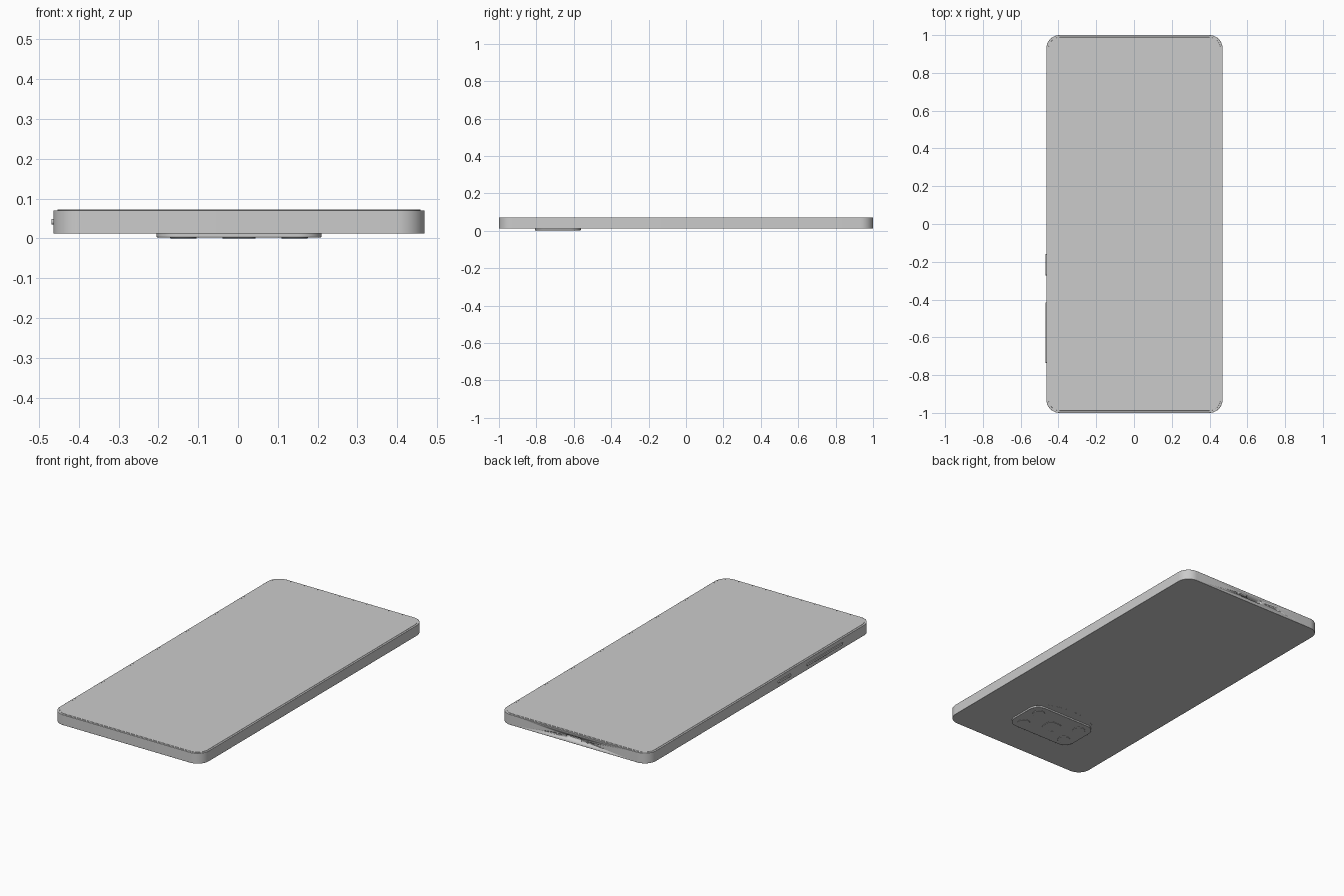
import bpy, bmesh, math
from mathutils import Matrix

if "Cube" in bpy.data.objects:
    bpy.data.objects.remove(bpy.data.objects["Cube"])

CX = 0.0025  # body centre, offset by the side buttons


def rounded_rect(cx, cy, hx, hy, r, n=10):
    pts = []
    for k, (sx, sy) in enumerate([(1, 1), (-1, 1), (-1, -1), (1, -1)]):
        for i in range(n + 1):
            a = math.pi / 2 * (k + i / n)
            pts.append((cx + sx * (hx - r) + r * math.cos(a),
                        cy + sy * (hy - r) + r * math.sin(a)))
    return pts


def prism(name, pts, z0, z1, bevel=0, matrix=None):
    bm = bmesh.new()
    face = bm.faces.new([bm.verts.new((x, y, z0)) for x, y in pts])
    ext = bmesh.ops.extrude_face_region(bm, geom=[face])
    for v in ext["geom"]:
        if isinstance(v, bmesh.types.BMVert):
            v.co.z = z1
    bmesh.ops.recalc_face_normals(bm, faces=bm.faces)
    if matrix:
        bm.transform(matrix)
    me = bpy.data.meshes.new(name)
    bm.to_mesh(me)
    bm.free()
    ob = bpy.data.objects.new(name, me)
    bpy.context.collection.objects.link(ob)
    if bevel:
        m = ob.modifiers.new("edge", "BEVEL")
        m.width, m.segments, m.limit_method = bevel, 2, "ANGLE"
        m.angle_limit = math.radians(50)
    bpy.ops.object.select_all(action="DESELECT")
    ob.select_set(True)
    bpy.context.view_layer.objects.active = ob
    bpy.ops.object.shade_smooth_by_angle(angle=math.radians(30))
    return ob


# Body and front glass
body = prism("body", rounded_rect(CX, 0, 0.4665, 1.0, 0.07), 0.012, 0.0705, 0.001)
prism("screen_glass", rounded_rect(CX, 0, 0.456, 0.989, 0.062), 0.069, 0.072, 0.0008)

# Port and microphone holes in the far end
to_end = Matrix.Translation((CX, 1.0, 0.042)) @ Matrix.Rotation(math.pi / 2, 4, "X")
holes = [("port_cutter", 0, 0.048, 0.011)]
holes += [("hole_cutter", s * x, 0.004, 0.004) for s in (-1, 1) for x in (0.09, 0.115)]
for name, x, hx, hy in holes:
    cutter = prism(name, rounded_rect(x, 0, hx, hy, hy * 0.98, 6), -0.02, 0.03, 0, to_end)
    cutter.hide_render = True
    cutter.hide_viewport = True
    mod = body.modifiers.new("hole", "BOOLEAN")
    mod.operation, mod.solver, mod.object = "DIFFERENCE", "EXACT", cutter

# Side buttons
to_side = Matrix.Translation((CX - 0.4665, 0, 0.0415)) @ Matrix.Rotation(-math.pi / 2, 4, "Y")
for name, y0, y1 in [("volume_button", -0.735, -0.415), ("power_button", -0.272, -0.16)]:
    prism(name, rounded_rect(0, (y0 + y1) / 2, 0.007, (y1 - y0) / 2, 0.0065, 6),
          -0.004, 0.005, 0.001, to_side)

# Camera island with a nearly flush arched plate beside it
prism("camera_island", rounded_rect(CX, -0.685, 0.207, 0.123, 0.06), 0.0025, 0.014, 0.002)
arch = [(CX + 0.2 * math.cos(math.pi * i / 32), -0.60 + 0.095 * math.sin(math.pi * i / 32))
        for i in range(33)]
prism("camera_arch_plate", arch, 0.0117, 0.014)

# Lenses on the island
prism("main_lens", rounded_rect(CX, -0.685, 0.042, 0.042, 0.02), 0.0, 0.004, 0.0008)
for sx in (-1, 1):
    for y in (-0.75, -0.625):
        prism("corner_lens", rounded_rect(CX + sx * 0.14, y, 0.033, 0.033, 0.032, 8),
              0.0, 0.004, 0.0008)
